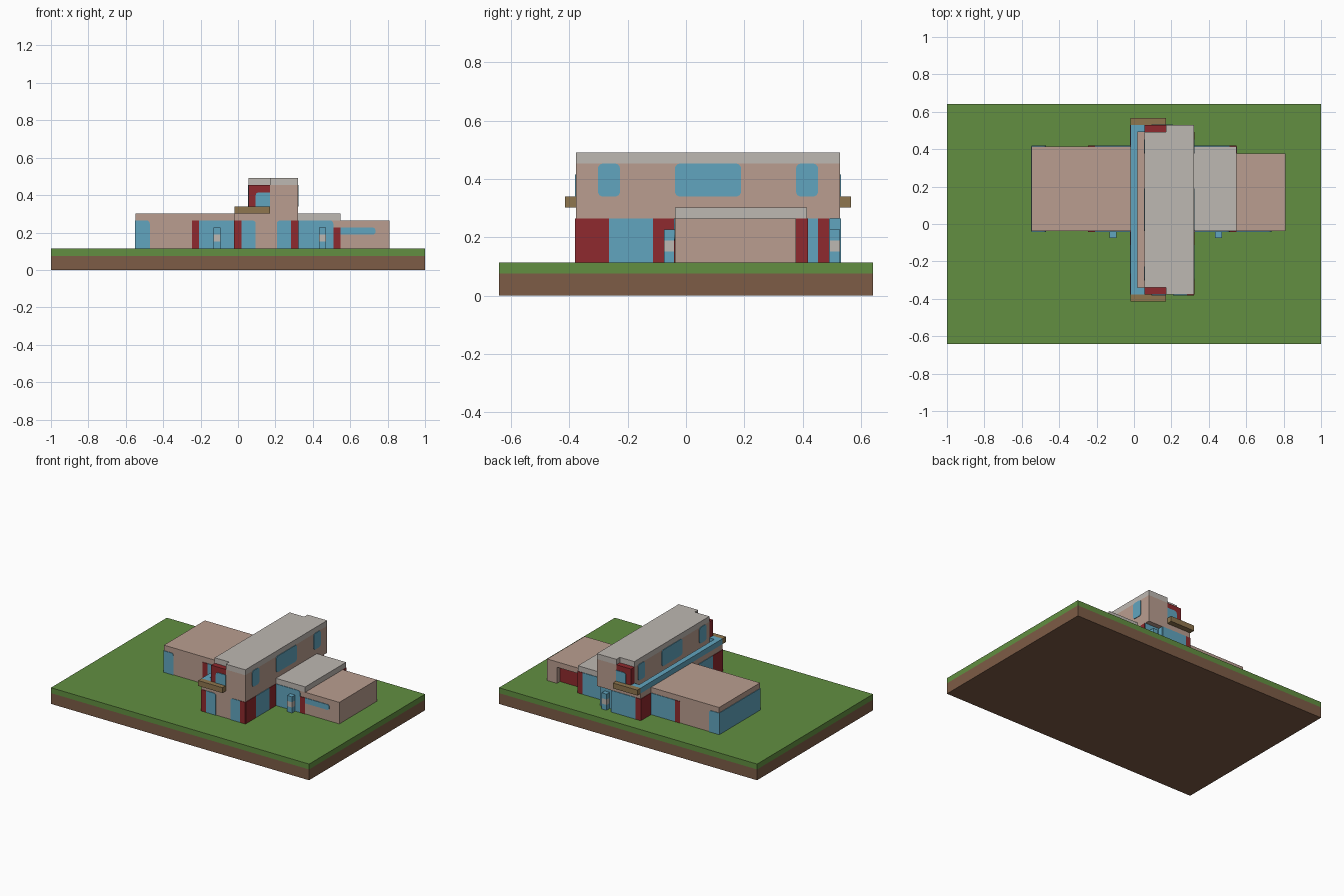
import bpy, bmesh, math
from mathutils import Vector

if "Cube" in bpy.data.objects:
    bpy.data.objects.remove(bpy.data.objects["Cube"], do_unlink=True)

U = 2 / 53                      # one grid cell; the plot is 53 x 34 cells
ORIGIN = Vector((-26.5, -17, 0))


def material(name, *rgb):
    lin = [((c / 255 + 0.055) / 1.055) ** 2.4 for c in rgb] + [1]
    m = bpy.data.materials.new(name)
    m.use_nodes = True
    m.diffuse_color = lin
    m.node_tree.nodes["Principled BSDF"].inputs["Base Color"].default_value = lin
    return m


SOIL = material("soil brown", 125, 92, 70)
GRASS = material("grass green", 98, 143, 65)
WALL = material("wall tan", 186, 158, 144)
ROOF = material("roof grey", 190, 184, 178)
GLASS = material("glass blue", 97, 165, 191)
RED = material("panel red", 143, 42, 46)
WOOD = material("wood brown", 143, 118, 78)


def solid(name, mat, pts, offset):
    """Extrude a flat outline, given in cells, along an offset."""
    bm = bmesh.new()
    face = bm.faces.new([bm.verts.new((Vector(p) + ORIGIN) * U) for p in pts])
    ext = bmesh.ops.extrude_face_region(bm, geom=[face])
    moved = [v for v in ext["geom"] if isinstance(v, bmesh.types.BMVert)]
    bmesh.ops.translate(bm, verts=moved, vec=Vector(offset) * U)
    bmesh.ops.recalc_face_normals(bm, faces=bm.faces)
    mesh = bpy.data.meshes.new(name)
    bm.to_mesh(mesh)
    bm.free()
    mesh.materials.append(mat)
    ob = bpy.data.objects.new(name, mesh)
    bpy.context.collection.objects.link(ob)
    return ob


def prism(name, mat, plan, z0, z1):
    return solid(name, mat, [(x, y, z0) for x, y in plan], (0, 0, z1 - z0))


def box(name, mat, x0, x1, y0, y1, z0, z1):
    return prism(name, mat, [(x0, y0), (x1, y0), (x1, y1), (x0, y1)], z0, z1)


def plate(name, mat, side, plane, a0, a1, z0=3, z1=7, rounded="", r=0.45):
    """Thin panel on a wall; side is +x, -x, +y or -y; rounded lists corners."""
    corners = [("a", a0, z0, 1, 1), ("b", a1, z0, -1, 1),
               ("c", a1, z1, -1, -1), ("d", a0, z1, 1, -1)]
    outline = []
    for n, (key, a, z, da, dz) in enumerate(corners):
        if key not in rounded:
            outline.append((a, z))
            continue
        for s in range(5):
            t = math.pi + n * math.pi / 2 + s * math.pi / 8
            outline.append((a + da * r + r * math.cos(t), z + dz * r + r * math.sin(t)))
    d = 0.1 if side[0] == "+" else -0.1
    if side[1] == "x":
        return solid(name, mat, [(plane, a, z) for a, z in outline], (d, 0, 0))
    return solid(name, mat, [(a, plane, z) for a, z in outline], (0, d, 0))


def door(name, x, y):
    """Open door leaf with a pale handle band."""
    box(name + "_foot", GLASS, x, x + 1, y, y + 1, 3, 4)
    box(name + "_handle", ROOF, x, x + 1, y, y + 1, 4, 5)
    box(name + "_top", GLASS, x, x + 1, y, y + 1, 5, 6)


# Ground
box("soil", SOIL, 0, 53, 0, 34, 0, 2)
box("lawn", GRASS, 0, 53, 0, 34, 2, 3)

# Central block: ground floor with a recessed back corner, upper floor, roof
prism("ground_floor", WALL, [(26, 7), (35, 7), (35, 30), (32, 30), (32, 31), (26, 31)], 3, 7)
box("floor_slab", WALL, 26, 35, 7, 31, 7, 8)
upper_plan = [(28, 8), (31, 8), (31, 7), (35, 7), (35, 31), (31, 31), (31, 30), (28, 30)]
prism("upper_floor", WALL, upper_plan, 8, 12)
prism("main_roof", ROOF, upper_plan, 12, 13)

# Balcony ends, red porches and railing
for tag, deck, porch, side, face in (("front", 6, 7, "-y", 7), ("back", 31, 30, "+y", 31)):
    box(tag + "_balcony", WOOD, 26, 31, deck, deck + 1, 8, 9)
    box(tag + "_porch", RED, 28, 31, porch, porch + 1, 8, 12)
    plate(tag + "_porch_window", GLASS, side, face, 29, 31, 9, 11, "d")
    box(tag + "_rail", GLASS, 27, 28, porch, porch + 1, 8, 9)
box("side_rail", GLASS, 26, 27, 7, 31, 8, 9)

# Upper windows on both long sides
for side, plane in (("+x", 35), ("-x", 28)):
    for y0, y1 in ((9, 11), (16, 22), (27, 29)):
        plate("upper_window", GLASS, side, plane, y0, y1, 9, 12, "abcd")

# Ground floor panels of the central block
plate("front_panel_a", RED, "-y", 7, 26, 27)
plate("front_window_a", GLASS, "-y", 7, 27, 29, rounded="c")
plate("front_window_b", GLASS, "-y", 7, 32, 34, rounded="d")
plate("front_panel_b", RED, "-y", 7, 34, 35)
for side, plane in (("+x", 35), ("-x", 26)):
    plate("side_panel_a", RED, side, plane, 7, 10)
    plate("side_window", GLASS, side, plane, 10, 14)
    plate("side_panel_b", RED, side, plane, 14, 16)
plate("left_back_panel", RED, "-x", 26, 28, 31)
plate("right_back_window", GLASS, "+x", 35, 28, 29)
plate("right_back_panel", RED, "+x", 35, 29, 30)
plate("back_panel", RED, "+y", 31, 26, 27)
plate("back_window", GLASS, "+y", 31, 27, 32)
plate("recess_side", GLASS, "+x", 32, 30, 31)
plate("recess_window", GLASS, "+y", 30, 32, 35)
door("back_door", 33, 30)

# Long wing on the -x side, same panels front and back
box("long_wing", WALL, 12, 26, 16, 28, 3, 8)
for tag, side, plane in (("front", "-y", 16), ("back", "+y", 28)):
    plate(tag + "_corner_window", GLASS, side, plane, 12, 14, rounded="c")
    plate(tag + "_wing_panel", RED, side, plane, 20, 21)
    plate(tag + "_wing_window", GLASS, side, plane, 21, 26)
plate("end_window", GLASS, "-x", 12, 16, 28)
door("front_door", 23, 15)

# Middle wing on the +x side
box("middle_wing", WALL, 35, 41, 16, 28, 3, 7)
box("middle_roof", ROOF, 35, 41, 16, 28, 7, 8)
plate("middle_front_window", GLASS, "-y", 16, 35, 40, rounded="c")
plate("middle_front_panel", RED, "-y", 16, 40, 41, 3, 6)
plate("middle_front_sill", RED, "-y", 16.1, 39, 40, 3, 5)
plate("middle_back_window", GLASS, "+y", 28, 35, 40)
plate("middle_back_panel", RED, "+y", 28, 40, 41)
plate("middle_end_panel", RED, "+x", 41, 27, 28)
door("side_door", 38, 15)

# Garage with a recessed red door at the back
prism("garage", WALL, [(41, 16), (48, 16), (48, 27), (46, 27), (46, 26), (41, 26)], 3, 6)
box("garage_roof", WALL, 41, 48, 16, 27, 6, 7)
plate("garage_door", RED, "+y", 26, 41, 46, 3, 6)
plate("garage_window", GLASS, "-y", 16, 41, 46, 5, 6, "bc")
